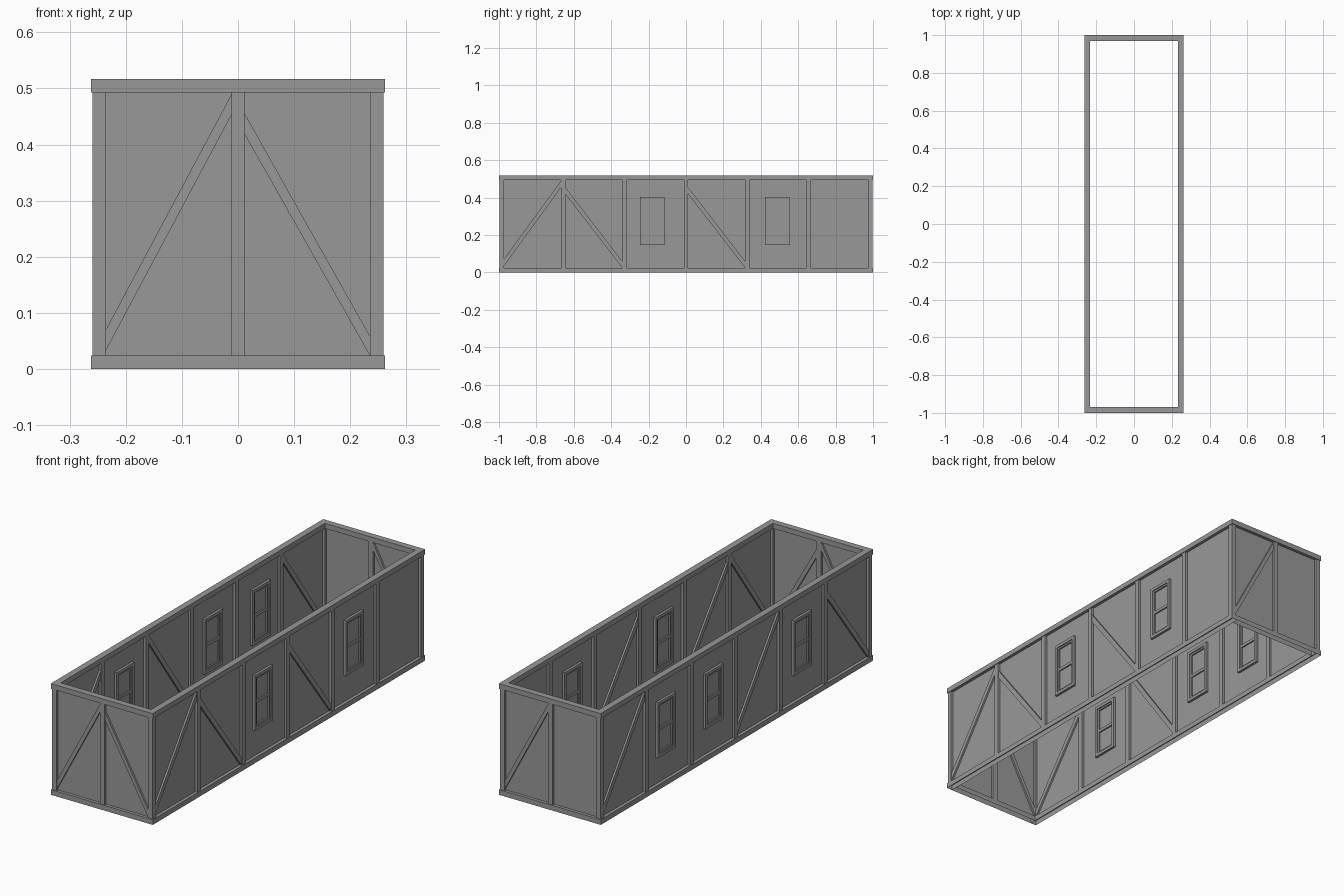
import bpy, bmesh
from mathutils import Vector

if "Cube" in bpy.data.objects:
    bpy.data.objects.remove(bpy.data.objects["Cube"])

HX, HY, H = 0.262, 1.0, 0.517        # outer size (half, half, height)
PW, PT = 0.03, 0.024                 # plate width and thickness
S = 0.024                            # square stud size
CX, CY = HX - PW / 2, HY - PW / 2    # wall centre lines
Z0, Z1 = PT, H - PT                  # clear wall height
ZM, ZH = (Z0 + Z1) / 2, Z1 - Z0

# dark grey paint
grey = bpy.data.materials.new("dark_grey")
grey.diffuse_color = (0.316, 0.316, 0.316, 1)
grey.use_nodes = True
grey.node_tree.nodes["Principled BSDF"].inputs["Base Color"].default_value = grey.diffuse_color


def prism(bm, wall, outline, depth):
    """Extrude a (u, z) outline symmetrically about the wall's centre plane."""
    origin, u, out = wall
    rings = [[bm.verts.new(origin + u * a + out * d + Vector((0, 0, z)))
              for a, z in outline] for d in (-depth / 2, depth / 2)]
    bm.faces.new(rings[0])
    bm.faces.new(rings[1])
    n = len(outline)
    for i in range(n):
        j = (i + 1) % n
        bm.faces.new((rings[0][i], rings[0][j], rings[1][j], rings[1][i]))


def rect(u, z, w, h):
    return [(u - w / 2, z - h / 2), (u + w / 2, z - h / 2),
            (u + w / 2, z + h / 2), (u - w / 2, z + h / 2)]


def part(name, wall, items, open_below=False):
    """One object from a list of (outline, depth) prisms."""
    bm = bmesh.new()
    for outline, depth in items:
        prism(bm, wall, outline, depth)
    bmesh.ops.recalc_face_normals(bm, faces=bm.faces)
    if open_below:
        under = [f for f in bm.faces if f.normal.z < -0.9]
        bmesh.ops.delete(bm, geom=under, context='FACES_ONLY')
    me = bpy.data.meshes.new(name)
    bm.to_mesh(me)
    bm.free()
    me.materials.append(grey)
    ob = bpy.data.objects.new(name, me)
    bpy.context.collection.objects.link(ob)


def brace(u0, u1, rising):
    """Diagonal bar filling a bay, seen from outside."""
    if rising:
        return [(u0, 0.034), (u1, 0.452), (u1, 0.489), (u0, 0.071)]
    return [(u0, 0.418), (u1, 0.024), (u1, 0.059), (u0, 0.455)]


def window(name, wall, u):
    w, h, b, zc = 0.132, 0.257, 0.014, 0.2755
    iw, ih, s = w - 2 * b, h - 2 * b, 0.008
    items = []
    # outer frame, then thinner sash with a middle rail
    for ww, hh, t, d in ((w, h, b, 0.0235), (iw, ih, s, 0.014)):
        for k in (-1, 1):
            items.append((rect(u + k * (ww - t) / 2, zc, t, hh), d))
            items.append((rect(u, zc + k * (hh - t) / 2, ww - 2 * t, t), d))
    items.append((rect(u, zc, iw - 2 * s, 0.014), 0.014))
    part(name, wall, items)


V = Vector
# wall: (origin, left-to-right seen from outside, outward)
walls = {
    "right": (V((CX, 0, 0)), V((0, 1, 0)), V((1, 0, 0))),
    "left": (V((-CX, 0, 0)), V((0, -1, 0)), V((-1, 0, 0))),
    "front": (V((0, -CY, 0)), V((1, 0, 0)), V((0, -1, 0))),
    "back": (V((0, CY, 0)), V((-1, 0, 0)), V((0, 1, 0))),
}
# bay count, braces as (bay, rising), window centres along the wall
layout = {
    "right": (6, [(0, True), (1, False), (3, False)], [-0.18, 0.489]),
    "left": (6, [(0, True), (3, True), (5, False)], [-0.51, -0.16, 0.489]),
    "front": (2, [(0, True), (1, False)], []),
    "back": (2, [(0, True)], []),
}

for side, wall in walls.items():
    bays, braces, windows = layout[side]
    long_wall = bays == 6
    half = CY if long_wall else CX
    step = 2 * half / bays
    studs = [-half + i * step for i in range(bays + 1)]

    # sill (hollow from below) and top plate; end plates fit between long ones
    length = 2 * HY if long_wall else 2 * (HX - PW)
    part(side + "_sill", wall, [(rect(0, PT / 2, length, PT), PW)], True)
    part(side + "_top_plate", wall, [(rect(0, H - PT / 2, length, PT), PW)])

    # studs; corner posts belong to the long walls
    keep = studs if long_wall else studs[1:-1]
    part(side + "_studs", wall, [(rect(u, ZM, S, ZH), S) for u in keep])

    # thin infill panels
    part(side + "_panels", wall,
         [(rect(a + step / 2, ZM, step - S, ZH), 0.001) for a in studs[:-1]])

    # diagonal braces, slightly recessed from the studs
    part(side + "_braces", wall,
         [(brace(studs[i] + S / 2, studs[i + 1] - S / 2, up), 0.018)
          for i, up in braces])

    # windows
    for n, u in enumerate(windows):
        window(f"{side}_window_{n + 1}", wall, u)
